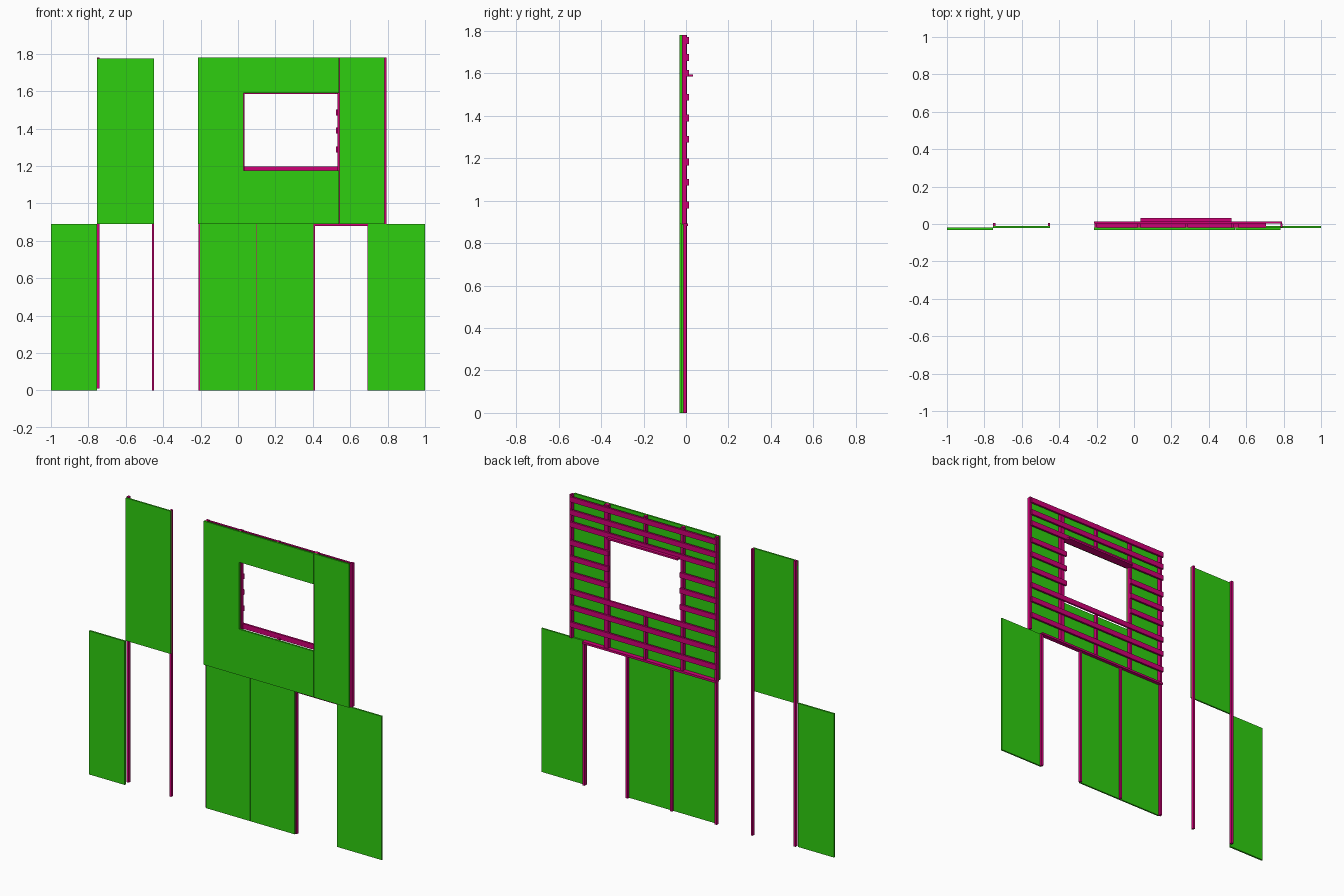
import bpy

cube = bpy.data.objects.get("Cube")
if cube:
    bpy.data.objects.remove(cube, do_unlink=True)


def material(name, rgb):
    mat = bpy.data.materials.new(name)
    mat.use_nodes = True
    mat.diffuse_color = (*rgb, 1)
    mat.node_tree.nodes["Principled BSDF"].inputs["Base Color"].default_value = (*rgb, 1)
    return mat


GREEN = material("panel green", (0.028, 0.62, 0.005))
PINK = material("frame magenta", (0.62, 0.0, 0.18))


def box(name, mat, xs, ys, zs):
    """Box spanning the given (low, high) pair on each axis."""
    spans = (xs, ys, zs)
    bpy.ops.mesh.primitive_cube_add(size=1, location=[(a + b) / 2 for a, b in spans])
    ob = bpy.context.object
    ob.name = name
    ob.scale = [b - a for a, b in spans]
    bpy.ops.object.transform_apply(location=False, rotation=False, scale=True)
    ob.data.materials.append(mat)
    return ob


# Depth layers, front to back
FRONT = (-0.031, -0.020)
MIDDLE = (-0.021, -0.011)
UPPER_STUD = (-0.020, 0.003)
LOWER_STUD = (-0.014, 0.002)
BATTEN = (0.002, 0.014)

# Level heights and window opening
FLOOR, TOP = 0.89, 1.78
WIN_L, WIN_R = 0.03, 0.54
WIN_B, WIN_T = 1.175, 1.59
LEFT, RIGHT = -0.215, 0.79
LOWER, UPPER = (0, FLOOR), (FLOOR, TOP)

# Lower wall panels
box("outer_right_panel", GREEN, (-1, -0.755), FRONT, LOWER)
box("outer_left_panel", GREEN, (0.695, 1), MIDDLE, LOWER)
box("lower_panel_a", GREEN, (-0.203, 0.098), MIDDLE, LOWER)
box("lower_panel_b", GREEN, (0.101, 0.403), MIDDLE, LOWER)

# Separate tall bay on the right
box("tall_bay_panel", GREEN, (-0.755, -0.449), MIDDLE, (FLOOR, 1.775))
box("tall_bay_stud_a", PINK, (-0.755, -0.741), (-0.012, 0.005), (0.01, TOP))
box("tall_bay_stud_b", PINK, (-0.461, -0.449), (-0.012, 0.005), (0, 1.775))

# Lower studs and the rail on top of them
for i, x in enumerate((-0.205, 0.1, 0.405, 0.7)):
    box(f"lower_stud_{i}", PINK, (x - 0.007, x + 0.007), LOWER_STUD, LOWER)
box("header_rail", PINK, (-0.212, 0.705), (-0.018, 0.01), (0.88, 0.893))

# Upper panels around the window
box("upper_side_panel_a", GREEN, (LEFT, WIN_L), FRONT, UPPER)
box("upper_side_panel_b", GREEN, (WIN_R + 0.002, 0.782), FRONT, UPPER)
box("panel_above_window", GREEN, (WIN_L, WIN_R), FRONT, (WIN_T, TOP))
box("panel_below_window", GREEN, (WIN_L, WIN_R), FRONT, (FLOOR, WIN_B))

# Upper studs
for name, xs in (("end_stud_a", (LEFT + 0.003, -0.198)), ("window_stud_a", (0.018, 0.034)),
                 ("window_stud_b", (0.533, 0.56)), ("end_stud_b", (0.783, 0.795))):
    box(name, PINK, xs, UPPER_STUD, UPPER)
box("cripple_stud_top", PINK, (0.276, 0.29), UPPER_STUD, (WIN_T, TOP))
box("cripple_stud_bottom", PINK, (0.276, 0.29), UPPER_STUD, (FLOOR, WIN_B))

# Horizontal battens, broken where they meet the window
for i, z in enumerate((0.98, 1.087, 1.182, 1.289, 1.39, 1.487, 1.6, 1.675, 1.755)):
    zs = (z - 0.016, z + 0.016)
    if 1.2 < z < 1.55:
        box(f"batten_{i}_a", PINK, (LEFT, 0.034), BATTEN, zs)
        box(f"batten_{i}_b", PINK, (0.524, RIGHT), BATTEN, zs)
    else:
        box(f"batten_{i}", PINK, (LEFT, RIGHT), BATTEN, zs)

# Deep board lining the top of the window
box("window_head_board", PINK, (0.036, 0.522), (-0.02, 0.033), (1.584, 1.595))
